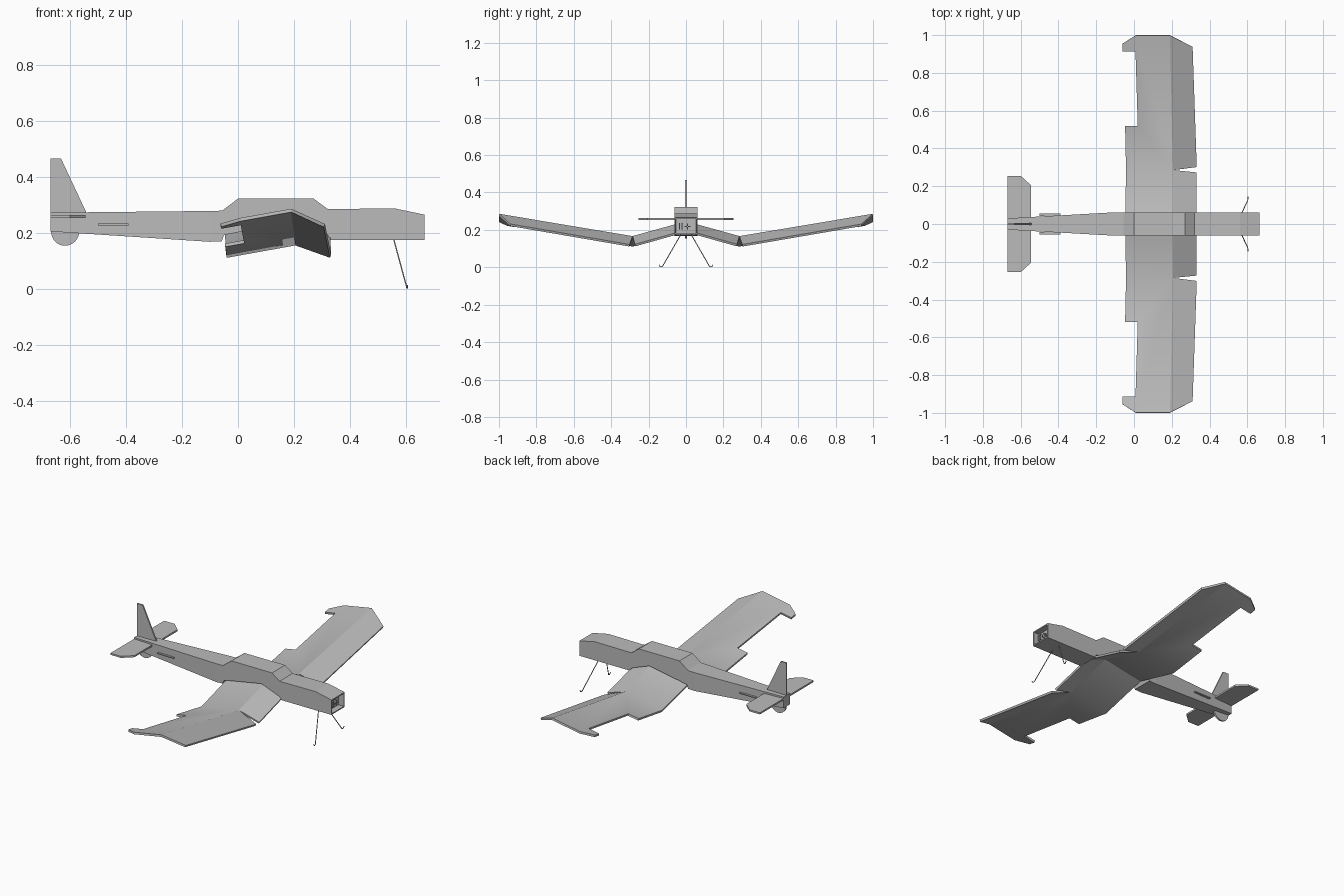
import bpy, bmesh, math
from mathutils import Vector

cube = bpy.data.objects.get("Cube")
if cube:
    bpy.data.objects.remove(cube)


def material(name, rgb):
    m = bpy.data.materials.new(name)
    m.use_nodes = True
    m.diffuse_color = (*rgb, 1)
    m.node_tree.nodes["Principled BSDF"].inputs["Base Color"].default_value = (*rgb, 1)
    return m


GREY = material("foam grey", (0.5, 0.5, 0.5))


def finish(name, bm):
    me = bpy.data.meshes.new(name)
    bm.to_mesh(me)
    bm.free()
    ob = bpy.data.objects.new(name, me)
    bpy.context.collection.objects.link(ob)
    me.materials.append(GREY)
    return ob


def plate(name, points, thickness):
    """Flat sheet with the given outline, thickened evenly to both sides."""
    bm = bmesh.new()
    bm.faces.new([bm.verts.new(p) for p in points])
    ob = finish(name, bm)
    mod = ob.modifiers.new("thickness", "SOLIDIFY")
    mod.thickness = thickness
    mod.offset = 0
    return ob


def box(name, centre, size):
    bm = bmesh.new()
    bmesh.ops.create_cube(bm, size=1)
    bmesh.ops.scale(bm, vec=size, verts=bm.verts)
    bmesh.ops.translate(bm, vec=centre, verts=bm.verts)
    return finish(name, bm)


# Fuselage: box sections lofted along x as (x, bottom, top), notched for the wing
stations = [(-0.67, 0.205, 0.272), (-0.1, 0.168, 0.278), (-0.058, 0.17, 0.279),
            (-0.05, 0.192, 0.284), (0, 0.202, 0.322), (0.2, 0.238, 0.322),
            (0.27, 0.212, 0.322), (0.32, 0.193, 0.285), (0.326, 0.175, 0.285),
            (0.56, 0.175, 0.287), (0.665, 0.175, 0.265)]
bm = bmesh.new()
rings = []
for x, low, high in stations:
    w = 0.062 if x >= -0.1 else 0.03
    rings.append([bm.verts.new((x, y, z)) for y, z in
                  ((-w, low), (w, low), (w, high), (-w, high))])
for a, b in zip(rings, rings[1:]):
    for i in range(4):
        j = (i + 1) % 4
        bm.faces.new((a[i], a[j], b[j], b[i]))
bm.faces.new(rings[0])
nose = bm.faces.new(rings[-1])
bmesh.ops.recalc_face_normals(bm, faces=bm.faces)
# Open nose with a recessed firewall
bmesh.ops.inset_individual(bm, faces=[nose], thickness=0.01)
bmesh.ops.inset_individual(bm, faces=[nose], thickness=0.0005, depth=-0.035)
finish("fuselage", bm)

# Small fittings on the firewall
for i, y in enumerate((-0.035, -0.02)):
    box(f"firewall_post_{i + 1}", (0.64, y, 0.22), (0.02, 0.006, 0.035))
box("firewall_cross_bar", (0.64, 0.008, 0.218), (0.02, 0.03, 0.006))
box("firewall_cross_post", (0.64, 0.008, 0.218), (0.02, 0.006, 0.03))

# Wing: folded sheet, cranked at KINK, creased along the spar
KINK = 0.285


def spar_x(y):
    return 0.205 - 0.015 * (y - KINK) / (1 - KINK) if y > KINK else 0.205


def height(x, y):
    if y < KINK:
        z = 0.234 - 0.079 * y / KINK
    else:
        z = 0.155 + 0.119 * (y - KINK) / (1 - KINK)
    d = x - spar_x(y)
    return z - 0.38 * d if d > 0 else z + 0.18 * d


panels = [
    [(-0.045, 0), (0.205, 0), (0.205, KINK), (-0.04, KINK)],
    [(0.205, 0), (0.325, 0), (0.328, 0.27), (0.205, KINK)],
    [(0.205, KINK), (0.328, 0.303), (0.306, 0.94), (0.19, 1)],
    [(-0.04, KINK), (0.205, KINK), (0.19, 1), (0.01, 1), (-0.06, 0.955),
     (-0.06, 0.915), (0.01, 0.915), (0.022, 0.52), (-0.045, 0.52)],
]
bm = bmesh.new()
for side in (1, -1):
    for outline in panels:
        f = bm.faces.new([bm.verts.new((x, side * y, height(x, y))) for x, y in outline])
        f.normal_update()
        if f.normal.z < 0:
            f.normal_flip()
bmesh.ops.remove_doubles(bm, verts=bm.verts, dist=0.0005)
wing = finish("wing", bm)
mod = wing.modifiers.new("thickness", "SOLIDIFY")
mod.thickness = 0.012
mod.offset = 1
bpy.context.view_layer.objects.active = wing
wing.select_set(True)
bpy.ops.object.modifier_apply(modifier="thickness")
bpy.ops.object.shade_smooth_by_angle(angle=math.radians(28))

# Tail surfaces
half = [(-0.545, 0.205), (-0.6, 0.255), (-0.67, 0.255)]
tail = half + [(x, -y) for x, y in reversed(half)]
plate("tailplane", [(x, y, 0.258) for x, y in tail], 0.01)
fin = [(-0.67, 0.205), (-0.67, 0.466), (-0.632, 0.466), (-0.54, 0.27), (-0.54, 0.22)]
plate("tail_fin", [(x, 0, z) for x, z in fin], 0.009)
ring = [2 * math.pi * i / 32 for i in range(32)]
plate("tail_wheel", [(-0.617 + 0.05 * math.cos(a), 0, 0.204 + 0.05 * math.sin(a))
                     for a in ring], 0.01)

# Control rod exits on the fuselage sides
for side, label in ((1, "rear"), (-1, "front")):
    box(f"control_rod_{label}", (-0.445, side * 0.049, 0.23), (0.11, 0.012, 0.006))

# Bent wire landing gear
for side, label in ((1, "rear"), (-1, "front")):
    curve = bpy.data.curves.new(f"landing_wire_{label}", "CURVE")
    curve.dimensions = "3D"
    curve.bevel_depth = 0.0025
    curve.bevel_resolution = 1
    curve.use_fill_caps = True
    path = [(0.555, 0.025, 0.18), (0.602, 0.125, 0.006), (0.603, 0.134, 0.0025),
            (0.604, 0.142, 0.007), (0.604, 0.144, 0.014)]
    spline = curve.splines.new("POLY")
    spline.points.add(len(path) - 1)
    for p, (x, y, z) in zip(spline.points, path):
        p.co = (x, side * y, z, 1)
    wire = bpy.data.objects.new(f"landing_wire_{label}", curve)
    bpy.context.collection.objects.link(wire)
    curve.materials.append(GREY)
